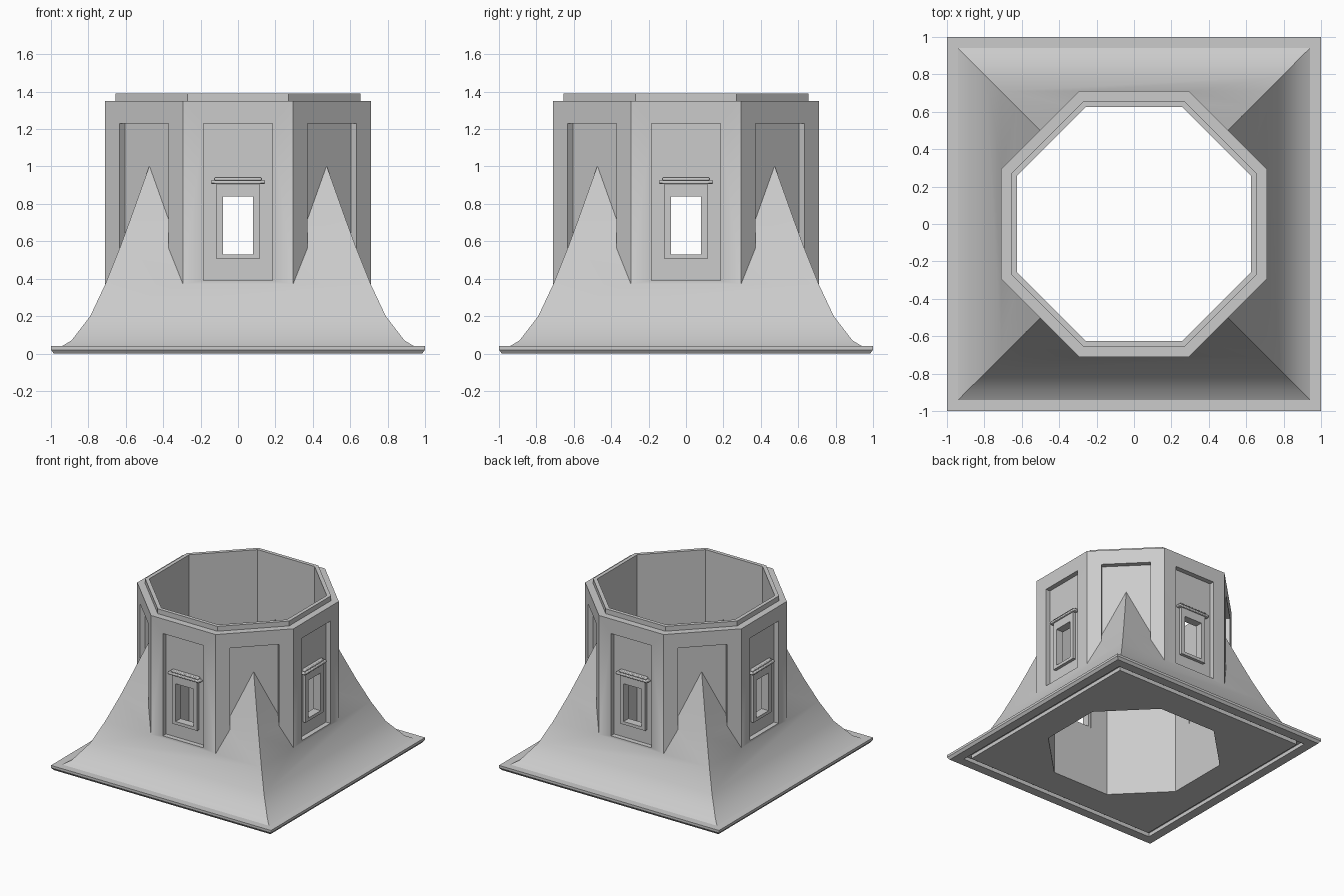
import bpy, bmesh
from math import pi, cos, sin
from mathutils import Matrix, Vector

cube = bpy.data.objects.get("Cube")
if cube:
    bpy.data.objects.remove(cube, do_unlink=True)

stone = bpy.data.materials.new("grey_stone")
stone.use_nodes = True
GREY = (0.6, 0.6, 0.6, 1)
stone.diffuse_color = GREY
stone.node_tree.nodes["Principled BSDF"].inputs["Base Color"].default_value = GREY


def finish(name, bm):
    bmesh.ops.recalc_face_normals(bm, faces=bm.faces)
    mesh = bpy.data.meshes.new(name)
    bm.to_mesh(mesh)
    bm.free()
    mesh.materials.append(stone)
    obj = bpy.data.objects.new(name, mesh)
    bpy.context.collection.objects.link(obj)
    return obj


def loft(name, profile, sides):
    """Solid of regular polygon rings; profile holds (apothem, height)."""
    bm = bmesh.new()
    rings = []
    for r, z in profile:
        radius = r / cos(pi / sides)
        angles = [(2 * i + 1) * pi / sides for i in range(sides)]
        rings.append([bm.verts.new((radius * cos(a), radius * sin(a), z)) for a in angles])
    for low, high in zip(rings, rings[1:]):
        for i in range(sides):
            j = (i + 1) % sides
            bm.faces.new((low[i], low[j], high[j], high[i]))
    bm.faces.new(rings[0][::-1])
    bm.faces.new(rings[-1])
    return finish(name, bm)


def boxes(name, specs, turns):
    """Boxes (x0, x1, out0, out1, z0, z1) on the front side, repeated around z."""
    bm = bmesh.new()
    for k in range(turns):
        spin = Matrix.Rotation(2 * pi * k / turns, 4, 'Z')
        for x0, x1, o0, o1, z0, z1 in specs:
            centre = Vector(((x0 + x1) / 2, -(o0 + o1) / 2, (z0 + z1) / 2))
            size = Matrix.Diagonal((x1 - x0, o1 - o0, z1 - z0, 1))
            bmesh.ops.create_cube(bm, size=1, matrix=spin @ Matrix.Translation(centre) @ size)
    return finish(name, bm)


def activate(obj):
    bpy.ops.object.select_all(action='DESELECT')
    obj.select_set(True)
    bpy.context.view_layer.objects.active = obj


def combine(target, tool, operation):
    """Apply a boolean and drop the tool object."""
    mod = target.modifiers.new("combine", 'BOOLEAN')
    mod.operation = operation
    mod.solver = 'EXACT'
    mod.object = tool
    activate(target)
    bpy.ops.object.modifier_apply(modifier=mod.name)
    bpy.data.objects.remove(tool, do_unlink=True)


# Eight-sided drum with a stepped rim and sunken wall panels
tower = loft("tower_and_skirt", [(0.71, 0.05), (0.71, 1.35), (0.655, 1.35), (0.655, 1.39)], 8)
combine(tower, boxes("panel_cutter", [(-0.185, 0.185, 0.67, 0.8, 0.39, 1.23)], 8), 'DIFFERENCE')

# Square base plate, grooved underneath, with the flared skirt and corner spurs
skirt = loft("skirt", [
    (0.87, 0), (0.87, 0.03), (0.91, 0.03), (0.91, 0), (0.985, 0), (1, 0.02), (1, 0.04),
    (0.94, 0.04), (0.89, 0.07), (0.79, 0.2), (0.71, 0.37), (0.63, 0.57),
    (0.575, 0.72), (0.475, 1)], 4)
combine(skirt, boxes("clearance_cutter", [(-0.2, 0.2, 0.3, 0.72, 0.38, 1.3)], 4), 'DIFFERENCE')
combine(tower, skirt, 'UNION')

# Hollow shaft and window openings
combine(tower, loft("shaft_cutter", [(0.625, -0.5), (0.625, 2)], 8), 'DIFFERENCE')
combine(tower, boxes("window_cutter", [(-0.1, 0.1, 0.55, 0.8, 0.518, 0.86)], 4), 'DIFFERENCE')
activate(tower)
bpy.ops.object.shade_smooth_by_angle(angle=pi / 6)

# Window frames on the four main sides
boxes("window_frames", [
    (-0.115, -0.08, 0.63, 0.695, 0.505, 0.91),
    (0.08, 0.115, 0.63, 0.695, 0.505, 0.91),
    (-0.08, 0.08, 0.63, 0.695, 0.505, 0.53),
    (-0.08, 0.08, 0.63, 0.695, 0.84, 0.91)], 4)

# Moulded hoods over the windows
hoods = boxes("window_hoods", [
    (-0.145, 0.145, 0.66, 0.71, 0.907, 0.926),
    (-0.125, 0.125, 0.66, 0.697, 0.924, 0.942)], 4)
bevel = hoods.modifiers.new("rounding", 'BEVEL')
bevel.width = 0.006
bevel.segments = 2
activate(hoods)
bpy.ops.object.shade_smooth_by_angle(angle=pi / 4)
